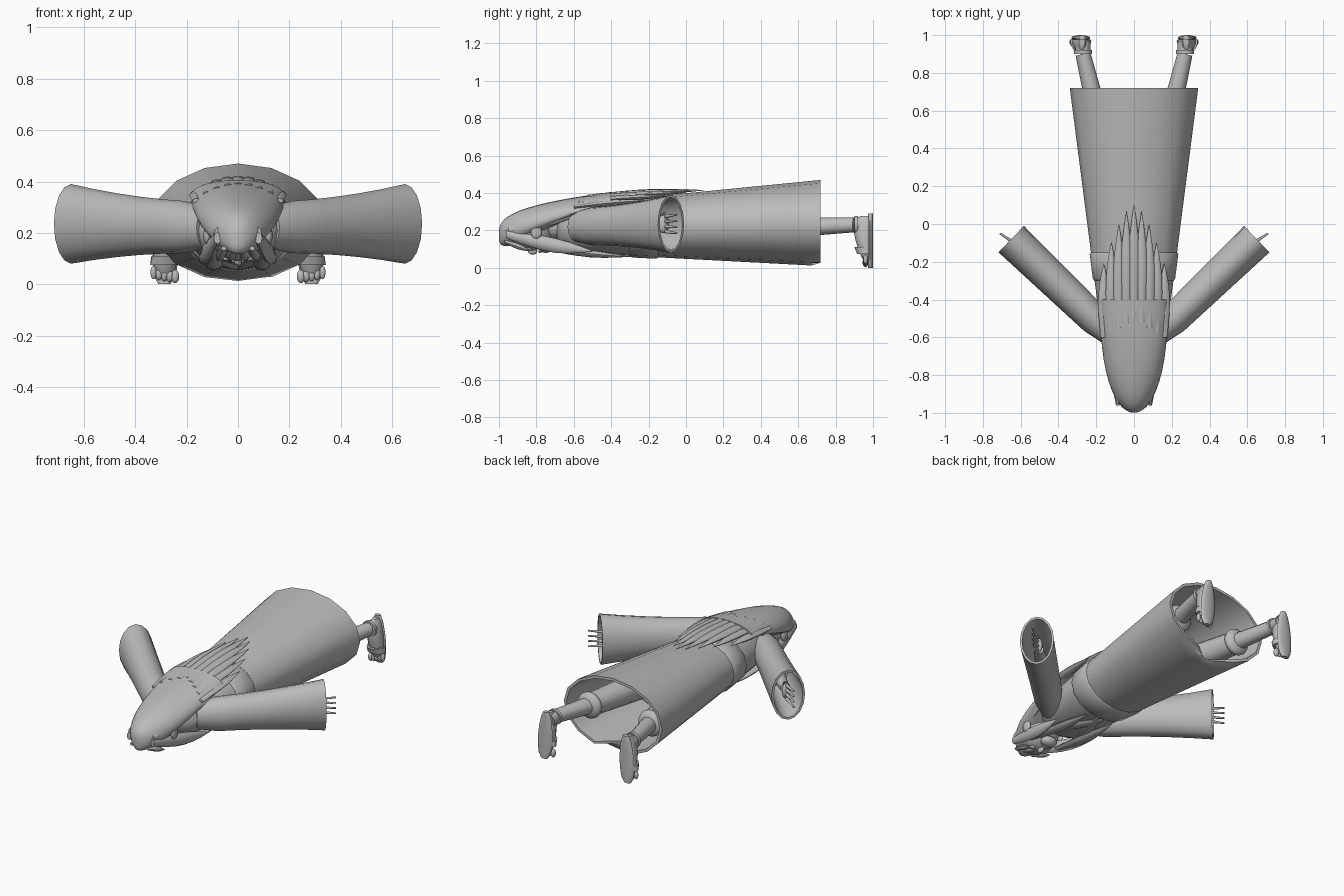
import bpy, bmesh, math
from mathutils import Vector

cube = bpy.data.objects.get("Cube")
if cube:
    bpy.data.objects.remove(cube, do_unlink=True)

grey = bpy.data.materials.new("plain grey")
grey.use_nodes = True
grey.diffuse_color = (.5, .5, .5, 1)
grey.node_tree.nodes["Principled BSDF"].inputs["Base Color"].default_value = grey.diffuse_color

FORWARD, BACK, UP, DOWN = Vector((0, -1, 0)), Vector((0, 1, 0)), Vector((0, 0, 1)), Vector((0, 0, -1))


def mix(start, end, amount):
    return start + (end - start) * amount


def finish(obj, name):
    obj.name = name
    obj.data.materials.append(grey)
    bpy.ops.object.select_all(action="DESELECT")
    obj.select_set(True)
    bpy.context.view_layer.objects.active = obj
    bpy.ops.object.shade_smooth_by_angle(angle=math.radians(50))
    return obj


def tube(name, rings, axis=BACK, up=UP, sides=16):
    """Loft rings of (centre, half width, height above, height below)."""
    across = axis.cross(up).normalized()
    bm = bmesh.new()
    loops = []
    for centre, width, above, below in rings:
        loop = []
        for i in range(sides):
            turn = math.tau * i / sides
            rise = math.sin(turn)
            height = rise * (above if rise > 0 else below)
            loop.append(bm.verts.new(centre + across * width * math.cos(turn) + up * height))
        loops.append(loop)
    for near, far in zip(loops, loops[1:]):
        for i in range(sides):
            bm.faces.new((near[i - 1], near[i], far[i], far[i - 1]))
    bm.faces.new(loops[0])
    bm.faces.new(loops[-1])
    bmesh.ops.recalc_face_normals(bm, faces=bm.faces)
    mesh = bpy.data.meshes.new(name)
    bm.to_mesh(mesh)
    bm.free()
    obj = bpy.data.objects.new(name, mesh)
    bpy.context.collection.objects.link(obj)
    return finish(obj, name)


def limb(name, start, end, start_radius, end_radius, sides=12):
    start, end = Vector(start), Vector(end)
    return tube(name, [(start, start_radius, start_radius, start_radius),
                       (end, end_radius, end_radius, end_radius)], axis=end - start, sides=sides)


def ball(name, location, size):
    bpy.ops.mesh.primitive_uv_sphere_add(segments=16, ring_count=10, location=location)
    obj = bpy.context.object
    obj.scale = size
    return finish(obj, name)


def lock(name, start, end, width, thickness, bow=0):
    """Flat strand that swells and then runs out to a point."""
    start, end = Vector(start), Vector(end)
    rings = []
    steps = 7
    for i in range(steps + 1):
        t = i / steps
        swell = math.sin(math.pi * mix(.2, .99, t ** 1.3))
        centre = mix(start, end, t) + UP * bow * math.sin(math.pi * t)
        rings.append((centre, width * swell, thickness * swell, thickness * swell))
    return tube(name, rings, axis=end - start, sides=8)


# Robe: rounded shoulders, straight flare to the hem, then folded back inside
def robe_ring(y, inset=0, squeeze=1):
    t = (y + .6) / 1.32
    width = mix(.17, .34, t) * squeeze - inset
    height = mix(.13, .23, t) * squeeze - inset
    return Vector((0, y, mix(.21, .24, t))), width, height, height


HEM = .72
robe_rings = [robe_ring(-.69, squeeze=.4), robe_ring(-.66, squeeze=.8), robe_ring(-.6)]
robe_rings += [robe_ring(y) for y in (-.3, 0, .3, .6, .67, HEM)]
robe_rings += [robe_ring(y, inset=.017) for y in (HEM, .5, .2)]
robe = tube("robe", robe_rings)

# Front slit of the skirt
for vert in robe.data.vertices:
    if abs(vert.co.x) < .01 and vert.co.z < .06 and vert.co.y > HEM - .01:
        vert.co += FORWARD * .1 + UP * .015

# Sash round the waist
tube("sash", [robe_ring(-.3), robe_ring(-.29, inset=-.008), robe_ring(-.16, inset=-.008), robe_ring(-.15)])

# Head and face, turned downwards
ball("head", (0, -.84, .2), (.11, .13, .11))
limb("neck", (0, -.8, .22), (0, -.6, .22), .06, .07)
ball("chin", (0, -.75, .11), (.05, .04, .03))
ball("nose", (0, -.82, .09), (.015, .025, .02))
ball("lips", (0, -.78, .09), (.025, .01, .01))

# Hair: long cap swept over the back
cap_rings = []
for i in range(13):
    t = mix(.05, 1, i / 12) ** 2
    swell = (1 - (1 - t) ** 2.5) ** .5
    above = .14 * swell ** .6 * (1 - .6 * t)
    below = .13 * swell ** .6 * (1 - t) ** 2 + .01
    cap_rings.append((Vector((0, mix(-1, -.4, t), mix(.18, .35, t))), .18 * swell, above, below))
tube("hair_cap", cap_rings, sides=24)

# Pointed strands fanned over the back, longest in the middle
STRANDS = 9
for i in range(STRANDS):
    fan = 2 * i / (STRANDS - 1) - 1
    x = .16 * fan
    root = Vector((x, mix(-.5, -.6, abs(fan)), .385 - .06 * fan ** 2))
    tip = Vector((x, mix(.1, -.21, abs(fan) ** 1.6), .415 - .055 * fan ** 2))
    lock(f"hair_strand_{i}", root, tip, width=.03, thickness=.016, bow=.005)

for side, tag in ((1, "left"), (-1, "right")):
    # Side locks, fringe, ears and eyes
    lock(f"{tag}_side_lock", (side * .08, -.96, .18), (side * .15, -.5, .09), width=.025, thickness=.04, bow=-.01)
    lock(f"{tag}_chest_lock", (side * .1, -.8, .12), (side * .09, -.3, .06), width=.035, thickness=.02, bow=-.01)
    lock(f"{tag}_upper_lock", (side * .08, -.95, .2), (side * .17, -.5, .32), width=.02, thickness=.035)
    for k in range(2):
        x = side * (.02 + .035 * k)
        lock(f"{tag}_fringe_{k}", (x, -.97, .14), (x * 1.4, -.83, .09), width=.02, thickness=.015)
    ball(f"{tag}_ear", (side * .12, -.8, .19), (.015, .03, .035))
    ball(f"{tag}_eye", (side * .04, -.84, .1), (.02, .015, .01))

    # Collar lapels crossing on the chest
    lock(f"{tag}_lapel", (side * .1, -.64, .11), (side * -.03, -.27, .06), width=.035, thickness=.014, bow=-.008)

    # Wide open sleeve, folded back inside at the cuff
    shoulder = Vector((side * .12, -.59, .22))
    cuff = Vector((side * .65, -.08, .235))
    reach = cuff - shoulder
    along = reach.normalized()

    def sleeve_ring(t, inset=0):
        height = .1 + .055 * t ** 2 - inset
        return mix(shoulder, cuff, t), mix(.08, .097, t) - inset, height, height

    sleeve_rings = [sleeve_ring(0, inset=.02)]
    sleeve_rings += [sleeve_ring(i / 6) for i in range(1, 7)]
    sleeve_rings += [sleeve_ring(t, inset=.013) for t in (1, .8, .5)]
    tube(f"{tag}_sleeve", sleeve_rings, axis=reach)

    # Forearm and hand inside the sleeve
    wrist = cuff - along * .1
    limb(f"{tag}_forearm", wrist - along * .3, wrist, .045, .028)
    ball(f"{tag}_palm", wrist + along * .04, (.022, .03, .048))
    limb(f"{tag}_thumb", wrist + UP * .03, wrist + along * .05 + UP * .06, .012, .006, sides=8)
    for k in range(4):
        spread = (k - 1.5) * .03
        knuckle = wrist + along * .06 + UP * spread * .9
        fingertip = cuff + Vector((side * .06, .03, spread * 1.1))
        limb(f"{tag}_finger_{k}", knuckle, fingertip, .01, .005, sides=8)

    # Trouser leg with a gathered cuff, then the bare shin
    hip = Vector((side * .09, .05, .22))
    knee = Vector((side * .21, .65, .22))
    ankle = Vector((side * .27, .9, .23))
    limb(f"{tag}_trouser_leg", hip, knee, .09, .066)
    ball(f"{tag}_trouser_cuff", knee, (.08, .04, .08))
    limb(f"{tag}_shin", knee, ankle, .05, .04)
    limb(f"{tag}_heel", ankle, ankle + BACK * .07, .04, .04)

    # Foot and sandal hang down, heel at the top
    def foot_ring(t, width, above, y):
        return Vector((side * mix(.275, .287, t), y, mix(.29, 0, t))), width, above, .015

    foot_rings, sole_rings = [], []
    for i in range(11):
        t = i / 10
        outline = mix(.4, 1, math.sin(math.pi * t) ** .5)
        width = mix(.042, .057, t) * outline
        instep = mix(.095, .035, t) * outline
        foot_rings.append(foot_ring(mix(.04, .9, t), width * .95, instep, .97))
        sole_rings.append(foot_ring(t, width, .012, .985))
    tube(f"{tag}_foot", foot_rings, axis=DOWN, up=FORWARD)
    tube(f"{tag}_sandal_sole", sole_rings, axis=DOWN, up=FORWARD)
    tube(f"{tag}_toe_strap", [foot_ring(.62, .055, .07, .97), foot_ring(.74, .058, .055, .97)],
         axis=DOWN, up=FORWARD)
    limb(f"{tag}_ankle_strap", ankle, ankle + BACK * .02, .048, .048, sides=16)
    for k in range(5):
        size = .016 - .001 * k
        ball(f"{tag}_toe_{k}", (side * (.245 + .021 * k), .96, .03 + .004 * k), (size, size, .026))
